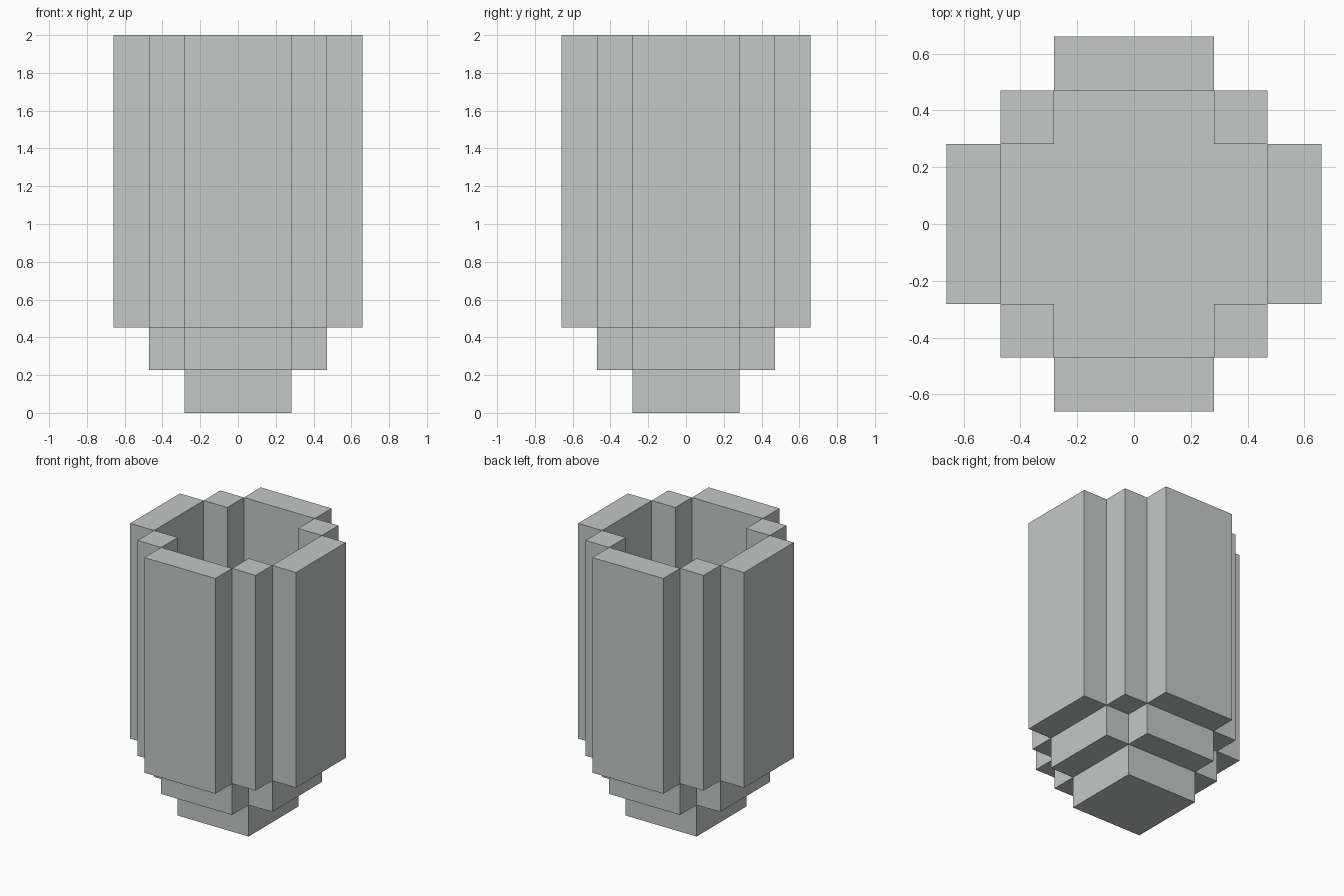
import bpy, bmesh
from mathutils import Vector

if "Cube" in bpy.data.objects:
    bpy.data.objects.remove(bpy.data.objects["Cube"])

A, B, C = 0.282, 0.47, 0.66          # half widths of the three steps
Z1, Z2, TOP = 0.227, 0.452, 2.0      # step heights

stone = bpy.data.materials.new("pale grey")
stone.diffuse_color = (0.546, 0.584, 0.565, 1)
stone.use_nodes = True
stone.node_tree.nodes["Principled BSDF"].inputs["Base Color"].default_value = stone.diffuse_color


def finish(name, bm):
    bmesh.ops.recalc_face_normals(bm, faces=bm.faces)
    mesh = bpy.data.meshes.new(name)
    bm.to_mesh(mesh)
    bm.free()
    mesh.materials.append(stone)
    obj = bpy.data.objects.new(name, mesh)
    bpy.context.collection.objects.link(obj)
    return obj


def box(name, x0, x1, y0, y1, z0, z1):
    bm = bmesh.new()
    bmesh.ops.create_cube(bm, size=1)
    bmesh.ops.scale(bm, vec=(x1 - x0, y1 - y0, z1 - z0), verts=bm.verts)
    bmesh.ops.translate(bm, vec=((x0 + x1) / 2, (y0 + y1) / 2, (z0 + z1) / 2), verts=bm.verts)
    return finish(name, bm)


def extrude(bm, faces, dz):
    geom = bmesh.ops.extrude_face_region(bm, geom=faces)["geom"]
    verts = [v for v in geom if isinstance(v, bmesh.types.BMVert)]
    bmesh.ops.translate(bm, vec=Vector((0, 0, dz)), verts=verts)


# Stepped base: a cross-shaped slab (its top is the vessel floor) with a square foot
bm = bmesh.new()
cells = [(-A, A, -A, A), (A, B, -A, A), (-B, -A, -A, A), (-A, A, A, B), (-A, A, -B, -A)]
for x0, x1, y0, y1 in cells:
    bm.faces.new([bm.verts.new((x, y, Z1)) for x, y in ((x0, y0), (x1, y0), (x1, y1), (x0, y1))])
bmesh.ops.remove_doubles(bm, verts=bm.verts, dist=0.001)
extrude(bm, bm.faces[:], Z2 - Z1)
bm.normal_update()
foot = [f for f in bm.faces
        if abs(f.calc_center_median().z - Z1) < 0.001 and f.calc_center_median().xy.length < 0.01]
extrude(bm, foot, -Z1)
finish("stepped_base", bm)

# Four wide wall panels
box("right_wall", B, C, -A, A, Z2, TOP)
box("left_wall", -C, -B, -A, A, Z2, TOP)
box("back_wall", -A, A, B, C, Z2, TOP)
box("front_wall", -A, A, -C, -B, Z2, TOP)

# Four corner posts
for sx, side in ((1, "right"), (-1, "left")):
    for sy, end in ((1, "back"), (-1, "front")):
        xs, ys = sorted((sx * A, sx * B)), sorted((sy * A, sy * B))
        box(f"{end}_{side}_corner_post", *xs, *ys, Z2, TOP)
